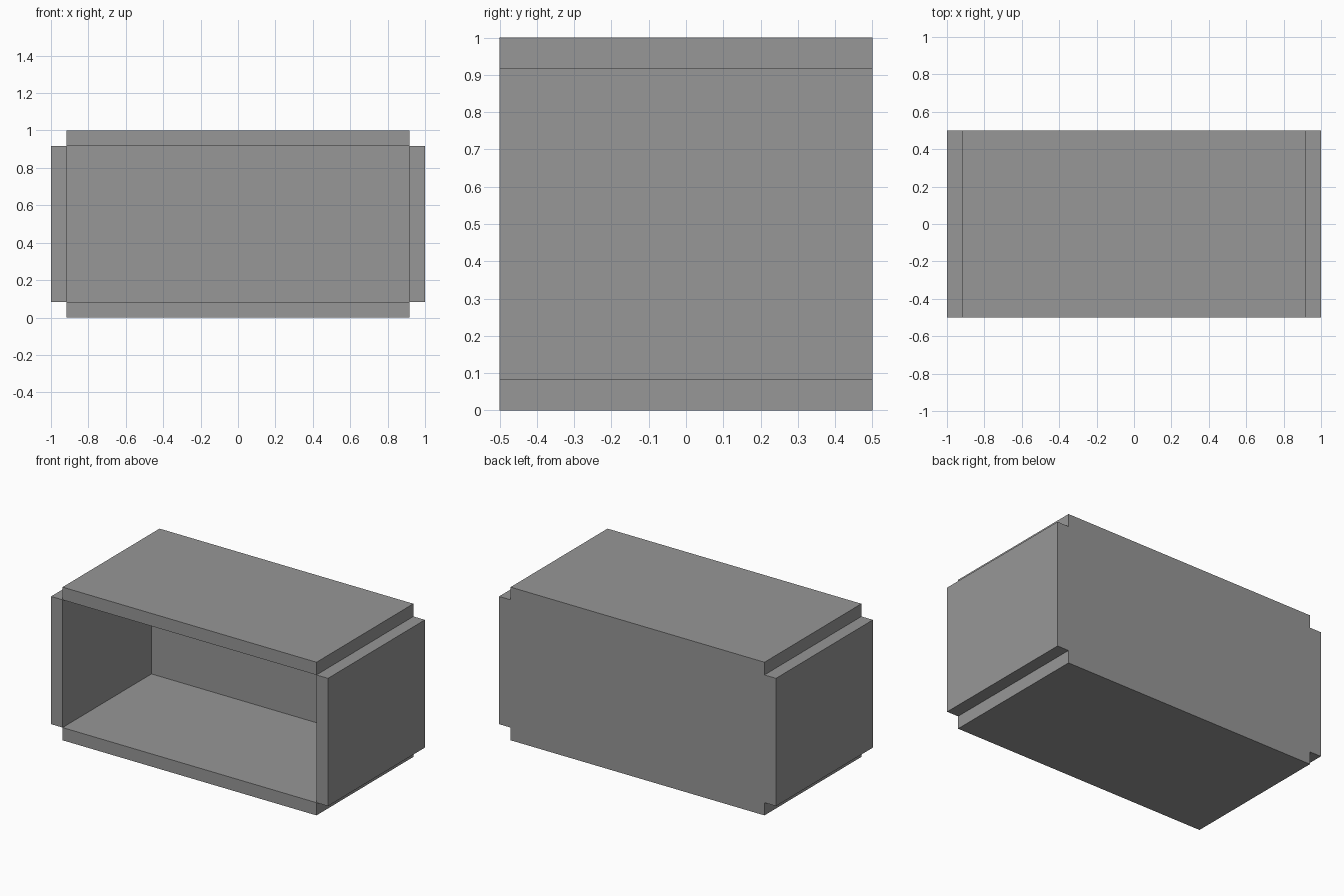
import bpy

cube = bpy.data.objects.get("Cube")
if cube:
    bpy.data.objects.remove(cube, do_unlink=True)

T = 0.083                 # board thickness
W, D, H = 2.0, 1.0, 1.0   # overall size

grey = bpy.data.materials.new("plain_grey")
grey.use_nodes = True
colour = (0.31, 0.31, 0.31, 1)
grey.diffuse_color = colour
grey.node_tree.nodes["Principled BSDF"].inputs["Base Color"].default_value = colour


def board(name, size, centre):
    bpy.ops.mesh.primitive_cube_add(size=1, location=centre)
    ob = bpy.context.object
    ob.name = name
    ob.scale = size
    bpy.ops.object.transform_apply(location=False, rotation=False, scale=True)
    ob.data.materials.append(grey)


inner_w, inner_h = W - 2 * T, H - 2 * T

# Top and bottom boards, set in from the sides
for name, z in (("bottom_board", T / 2), ("top_board", H - T / 2)):
    board(name, (inner_w, D, T), (0, 0, z))

# Side boards, set in from the top and bottom
for name, s in (("left_board", 1), ("right_board", -1)):
    board(name, (T, D, inner_h), (s * (W - T) / 2, 0, H / 2))

# Back panel between the boards, flush with their rear edges
board("back_panel", (inner_w, T, inner_h), (0, (D - T) / 2, H / 2))
